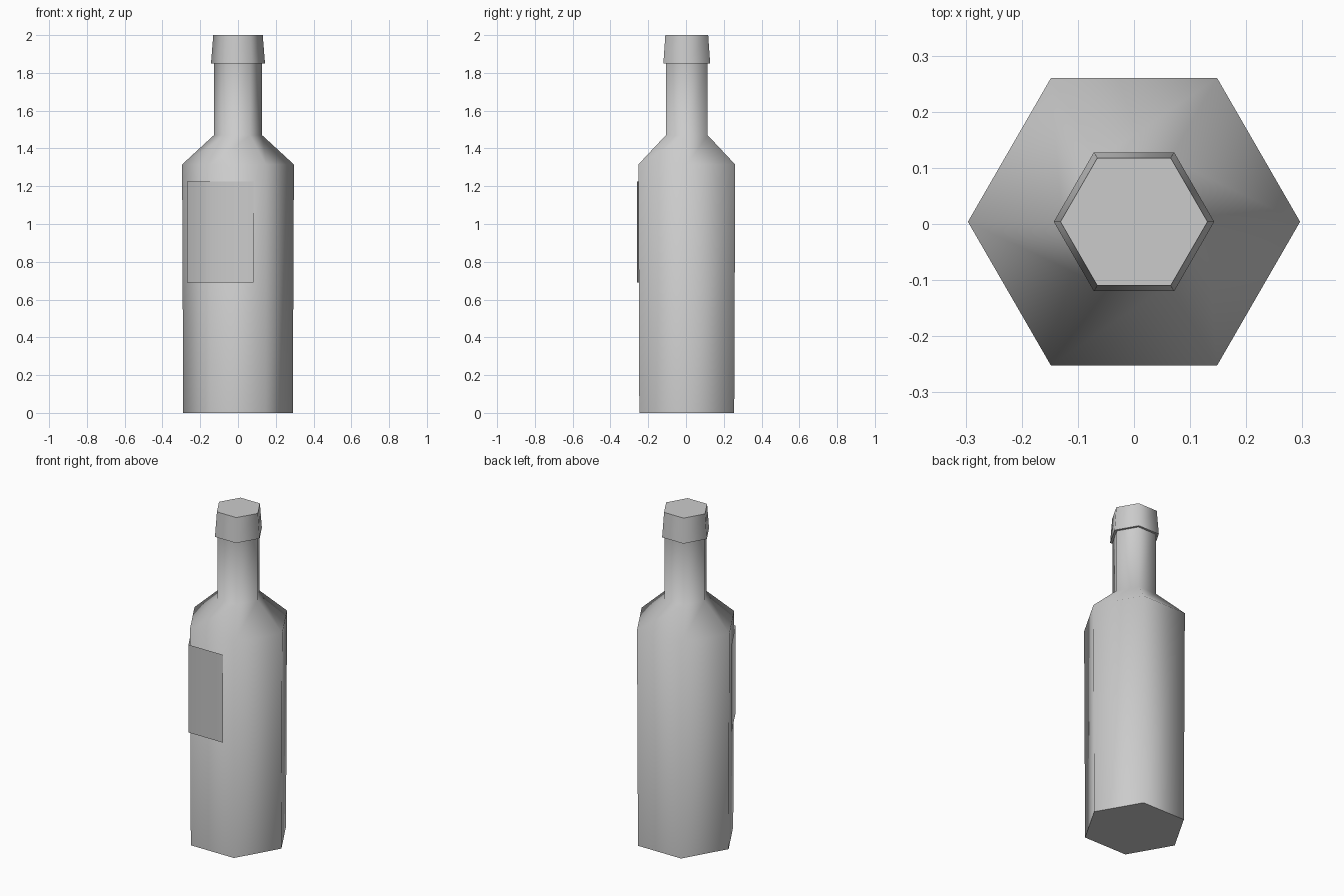
import bpy, bmesh, math
from mathutils import Vector

cube = bpy.data.objects.get("Cube")
if cube:
    bpy.data.objects.remove(cube, do_unlink=True)

SIDES = 6
CENTRE_Y = 0.004

grey = bpy.data.materials.new("plain_grey")
grey.use_nodes = True
colour = (0.6, 0.6, 0.6, 1)
grey.diffuse_color = colour
grey.node_tree.nodes["Principled BSDF"].inputs["Base Color"].default_value = colour


def finish(name, bm):
    mesh = bpy.data.meshes.new(name)
    bm.to_mesh(mesh)
    bm.free()
    mesh.materials.append(grey)
    obj = bpy.data.objects.new(name, mesh)
    bpy.context.collection.objects.link(obj)
    obj.location.y = CENTRE_Y
    bpy.ops.object.select_all(action="DESELECT")
    obj.select_set(True)
    bpy.context.view_layer.objects.active = obj
    bpy.ops.object.shade_smooth_by_angle(angle=math.radians(65))
    return obj


def lathe(name, profile):
    """Six-sided solid from (radius, height) pairs, capped at both ends."""
    bm = bmesh.new()
    rings = [[bm.verts.new((r * math.cos(i * math.tau / SIDES),
                            r * math.sin(i * math.tau / SIDES), z))
              for i in range(SIDES)] for r, z in profile]
    for low, high in zip(rings, rings[1:]):
        for i in range(SIDES):
            j = (i + 1) % SIDES
            bm.faces.new((low[i], low[j], high[j], high[i]))
    bm.faces.new(reversed(rings[0]))
    bm.faces.new(rings[-1])
    return finish(name, bm)


# Bottle: tapered body, shoulder, neck and flared cap in one skin
lathe("bottle", [(0.29, 0), (0.296, 1.315), (0.128, 1.47), (0.128, 1.85),
                 (0.143, 1.85), (0.131, 2.0)])

# Label: thin sheet wrapped around the front corner on the right side
R = 0.304
corner = Vector((-R / 2, -R * math.sin(math.pi / 3)))
side = Vector((-R, 0))
path = [corner.lerp(side, 0.78), corner, Vector((0.082, corner.y))]
bm = bmesh.new()
columns = [[bm.verts.new((p.x, p.y, z)) for z in (0.69, 1.225)] for p in path]
for a, b in zip(columns, columns[1:]):
    bm.faces.new((a[0], b[0], b[1], a[1]))
finish("label", bm)
